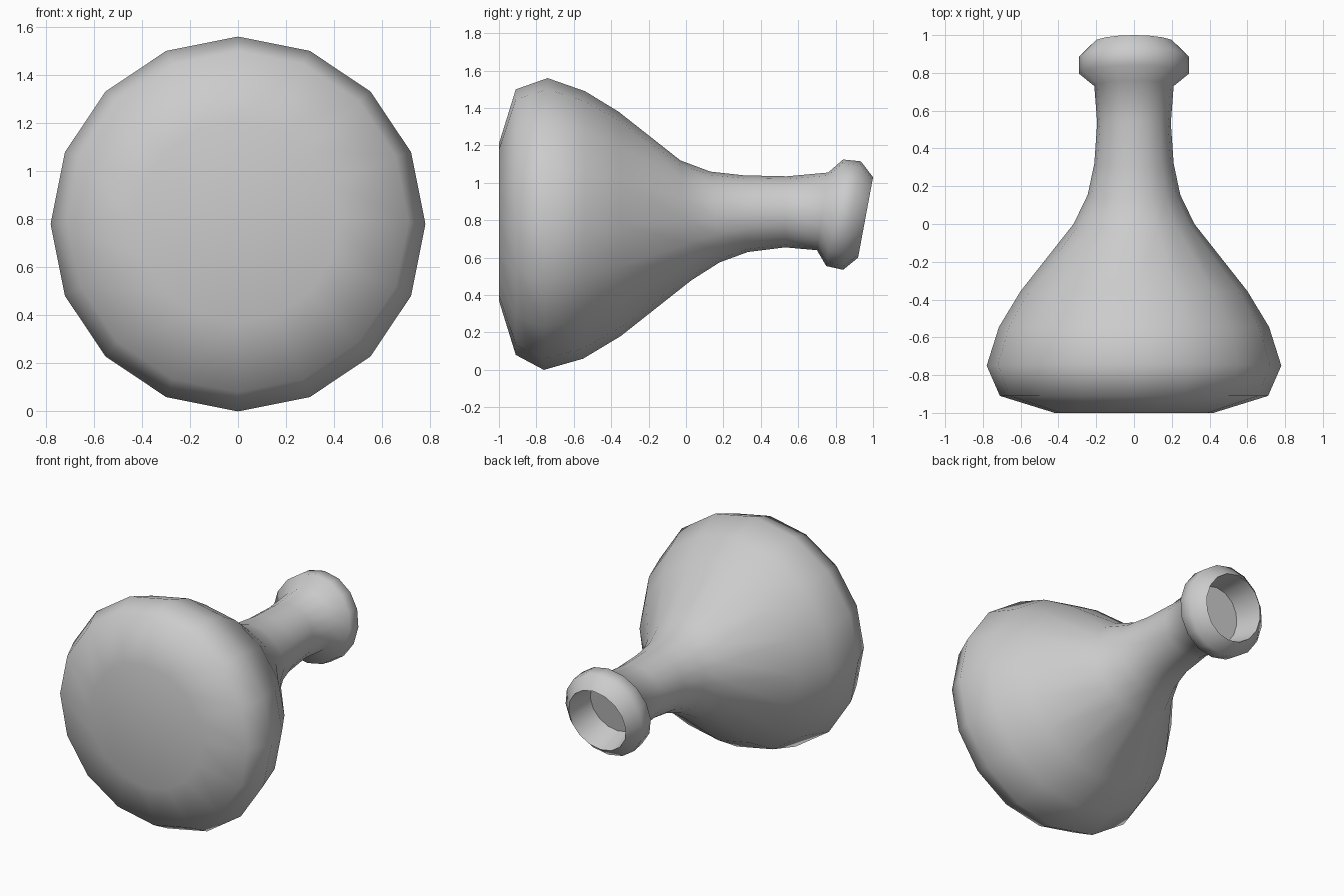
import bpy, bmesh, math

if "Cube" in bpy.data.objects:
    bpy.data.objects.remove(bpy.data.objects["Cube"])

SIDES = 16
# Each ring: top (y, z), bottom (y, z), half width in x
rings = [
    (-1.00, 1.21, -1.00, 0.37, 0.42),
    (-0.91, 1.50, -0.91, 0.08, 0.71),
    (-0.74, 1.56, -0.76, 0.00, 0.78),
    (-0.54, 1.49, -0.55, 0.06, 0.715),
    (-0.36, 1.38, -0.35, 0.18, 0.60),
    (-0.03, 1.12, 0.03, 0.48, 0.32),
    (0.13, 1.06, 0.18, 0.575, 0.245),
    (0.31, 1.04, 0.33, 0.63, 0.21),
    (0.54, 1.035, 0.53, 0.655, 0.195),
    (0.76, 1.055, 0.70, 0.64, 0.21),
    (0.84, 1.125, 0.75, 0.555, 0.29),   # lip
    (0.935, 1.115, 0.84, 0.535, 0.29),
    (1.00, 1.03, 0.92, 0.60, 0.215),
    (0.80, 1.03, 0.74, 0.66, 0.185),    # recess inside the mouth
]

bm = bmesh.new()
loops = []
for ty, tz, by, bz, rx in rings:
    cy, cz, hy, hz = (ty + by) / 2, (tz + bz) / 2, (ty - by) / 2, (tz - bz) / 2
    loop = []
    for i in range(SIDES):
        a = 2 * math.pi * i / SIDES
        c = math.cos(a)
        loop.append(bm.verts.new((rx * math.sin(a), cy + hy * c, cz + hz * c)))
    loops.append(loop)

# Skin between rings, then close the base and the recess floor
for a, b in zip(loops, loops[1:]):
    for i in range(SIDES):
        j = (i + 1) % SIDES
        bm.faces.new((a[i], a[j], b[j], b[i]))
bm.faces.new(loops[0])
bm.faces.new(loops[-1])
bmesh.ops.recalc_face_normals(bm, faces=bm.faces)

mesh = bpy.data.meshes.new("flask")
bm.to_mesh(mesh)
bm.free()
flask = bpy.data.objects.new("flask", mesh)
bpy.context.collection.objects.link(flask)
bpy.context.view_layer.objects.active = flask
flask.select_set(True)
bpy.ops.object.shade_smooth_by_angle(angle=math.radians(65))
